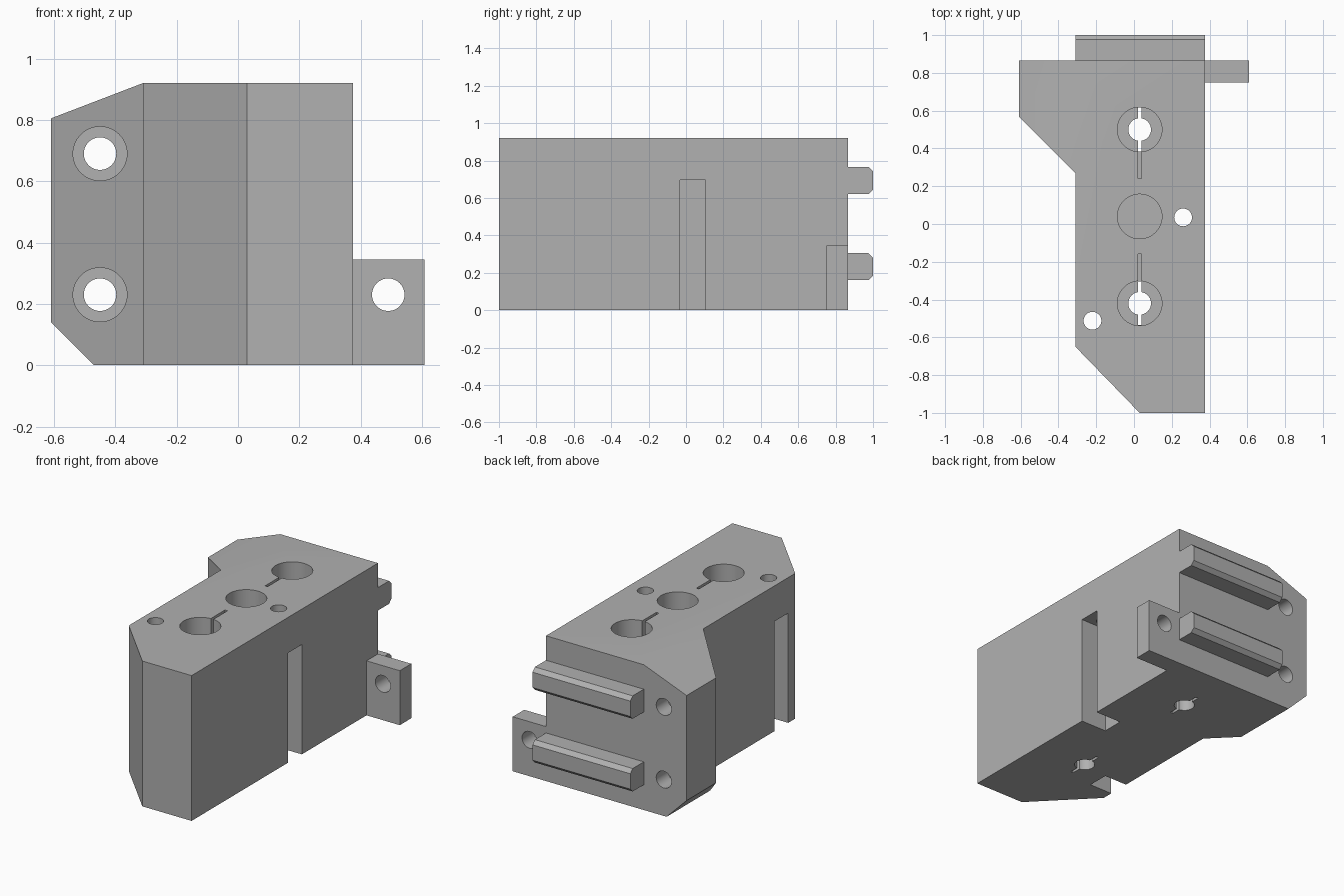
import bpy, bmesh, math
from mathutils import Vector

cube = bpy.data.objects.get("Cube")
if cube:
    bpy.data.objects.remove(cube, do_unlink=True)

grey = bpy.data.materials.new("plain grey")
grey.use_nodes = True
grey.diffuse_color = (0.44, 0.44, 0.44, 1)
grey.node_tree.nodes["Principled BSDF"].inputs["Base Color"].default_value = (0.44, 0.44, 0.44, 1)

HEIGHT = 0.92
BACK = 0.865
LEFT, RIGHT = 0.375, -0.31
MID = 0.03


def prism(name, outline, axis, lo, hi):
    """Extrude a 2D outline along one axis from lo to hi."""
    def place(a, b, c):
        return {"x": (c, a, b), "y": (a, c, b), "z": (a, b, c)}[axis]
    bm = bmesh.new()
    face = bm.faces.new([bm.verts.new(place(a, b, lo)) for a, b in outline])
    top = bmesh.ops.extrude_face_region(bm, geom=[face])["geom"]
    verts = [v for v in top if isinstance(v, bmesh.types.BMVert)]
    bmesh.ops.translate(bm, verts=verts, vec=Vector(place(0, 0, hi - lo)))
    bmesh.ops.recalc_face_normals(bm, faces=bm.faces)
    mesh = bpy.data.meshes.new(name)
    bm.to_mesh(mesh)
    bm.free()
    obj = bpy.data.objects.new(name, mesh)
    bpy.context.collection.objects.link(obj)
    mesh.materials.append(grey)
    return obj


def rect(a0, a1, b0, b1):
    return [(a0, b0), (a1, b0), (a1, b1), (a0, b1)]


def circle(a, b, r, n=48):
    return [(a + r * math.cos(2 * math.pi * i / n), b + r * math.sin(2 * math.pi * i / n))
            for i in range(n)]


def combine(target, outline, axis, lo, hi, operation="DIFFERENCE"):
    """Cut a prism out of the target, or keep only what lies inside it."""
    tool = prism("cutter", outline, axis, lo, hi)
    mod = target.modifiers.new("cut", "BOOLEAN")
    mod.operation = operation
    mod.solver = "EXACT"
    mod.object = tool
    bpy.context.view_layer.objects.active = target
    bpy.ops.object.modifier_apply(modifier=mod.name)
    bpy.data.objects.remove(tool, do_unlink=True)


def finish(obj):
    bpy.ops.object.select_all(action="DESELECT")
    obj.select_set(True)
    bpy.context.view_layer.objects.active = obj
    bpy.ops.object.shade_smooth_by_angle(angle=math.radians(25))


# Main block with its side flange
plan = [(LEFT, -1), (MID, -1), (RIGHT, -0.65), (RIGHT, 0.27),
        (-0.61, 0.57), (-0.61, BACK), (LEFT, BACK)]
block = prism("main_block", plan, "z", 0, HEIGHT)

# Sloped top and bottom corners of the flange
silhouette = [(-0.47, 0), (-0.67, 0.2), (-0.67, 0.782), (RIGHT, HEIGHT),
              (0, 1.039), (0.6, 1.039), (0.6, -0.2), (-0.27, -0.2)]
combine(block, silhouette, "y", -1.2, 1.2, "INTERSECT")

# Vertical counterbored holes with slits, mirrored about the blind centre hole
CENTRE = 0.04
for side in (-1, 1):
    y = CENTRE + side * 0.46
    combine(block, circle(MID, y, 0.118), "z", 0.22, 1.1)
    combine(block, circle(MID, y, 0.06), "z", -0.1, 0.3)
    combine(block, rect(MID - 0.009, MID + 0.009, y - 0.116, y + 0.116), "z", -0.1, 0.3)
    ends = sorted((CENTRE + side * 0.2, y))
    combine(block, rect(MID - 0.009, MID + 0.009, *ends), "z", 0.22, 1.1)
combine(block, circle(MID, CENTRE, 0.118), "z", 0.22, 1.1)

# Fastener holes with open slots in the two sides
for x, y, x0, x1 in ((0.26, 0.035, 0.195, 0.6), (-0.22, -0.512, -0.6, -0.15)):
    combine(block, rect(x0, x1, y - 0.068, y + 0.068), "z", -0.1, 0.695)
    combine(block, circle(x, y, 0.047), "z", 0.6, 1.1)

# Counterbored mounting holes through the flange
for z in (0.23, 0.69):
    combine(block, circle(-0.45, z, 0.088), "y", 0.1, 0.75)
    combine(block, circle(-0.45, z, 0.053), "y", 0.7, 1.1)
finish(block)

# Mounting tab on the left side
tab = prism("mounting_tab", rect(LEFT, 0.608, 0, 0.345), "y", 0.75, BACK)
combine(tab, circle(0.49, 0.23, 0.053), "y", 0.6, 1.1)
finish(tab)

# Chamfered rails on the back
for name, z in (("lower_rail", 0.2325), ("upper_rail", 0.6925)):
    h, c = 0.0725, 0.024
    profile = [(BACK, z - h), (1 - c, z - h), (1, z - h + c),
               (1, z + h - c), (1 - c, z + h), (BACK, z + h)]
    prism(name, profile, "x", RIGHT, LEFT)
